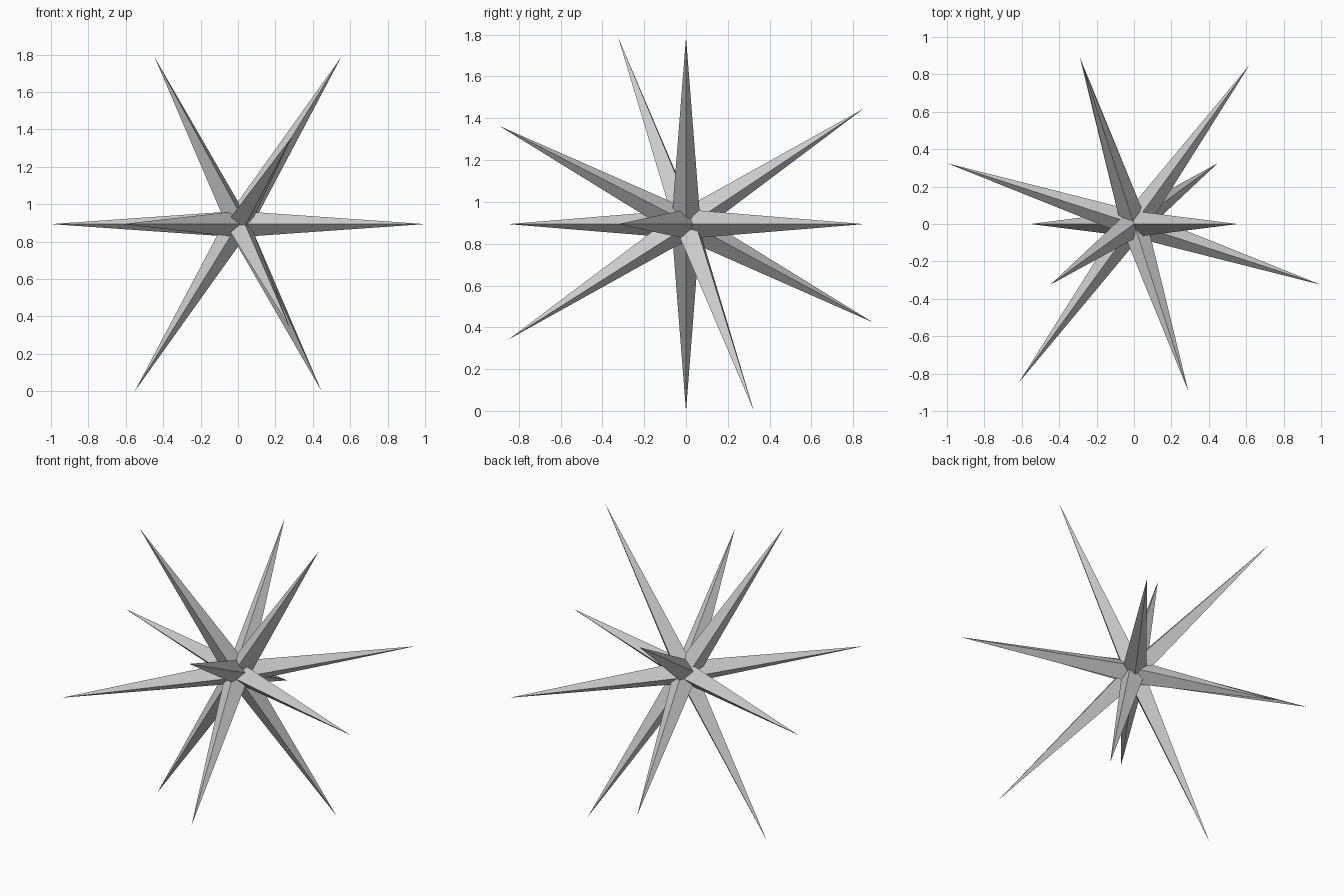
import bpy
from math import radians, cos, sin
from mathutils import Vector

cube = bpy.data.objects.get("Cube")
if cube:
    bpy.data.objects.remove(cube, do_unlink=True)

LENGTH = 1.0515     # centre to tip
RADIUS = 0.07       # half width of a spike at the centre
CENTRE = Vector((0, 0, 0.894))

grey = bpy.data.materials.new("stone grey")
grey.use_nodes = True
grey.diffuse_color = (0.6, 0.6, 0.6, 1)
grey.node_tree.nodes["Principled BSDF"].inputs["Base Color"].default_value = grey.diffuse_color


def double_spike(name, azimuth, elevation):
    """Long four-sided spike through the centre, pointed at both ends."""
    a, e = radians(azimuth), radians(elevation)
    axis = Vector((cos(a) * cos(e), sin(a) * cos(e), sin(e)))
    side = Vector((-sin(a), cos(a), 0))
    up = axis.cross(side)
    ring = [side * RADIUS, up * RADIUS, -side * RADIUS, -up * RADIUS]
    verts = ring + [axis * LENGTH, -axis * LENGTH]
    faces = []
    for i in range(4):
        j = (i + 1) % 4
        faces += [(i, j, 4), (j, i, 5)]
    mesh = bpy.data.meshes.new(name)
    mesh.from_pydata(verts, [], faces)
    mesh.materials.append(grey)
    obj = bpy.data.objects.new(name, mesh)
    obj.location = CENTRE
    bpy.context.collection.objects.link(obj)


# Six double spikes cross at the centre, giving twelve points
double_spike("right_upper_spike", 0, 58.28)
double_spike("left_upper_spike", 216, 58.28)
double_spike("front_spike", 288, 26.57)
double_spike("side_spike", 162, 0)
double_spike("diagonal_spike", 54, 0)
double_spike("back_spike", 108, 31.72)
